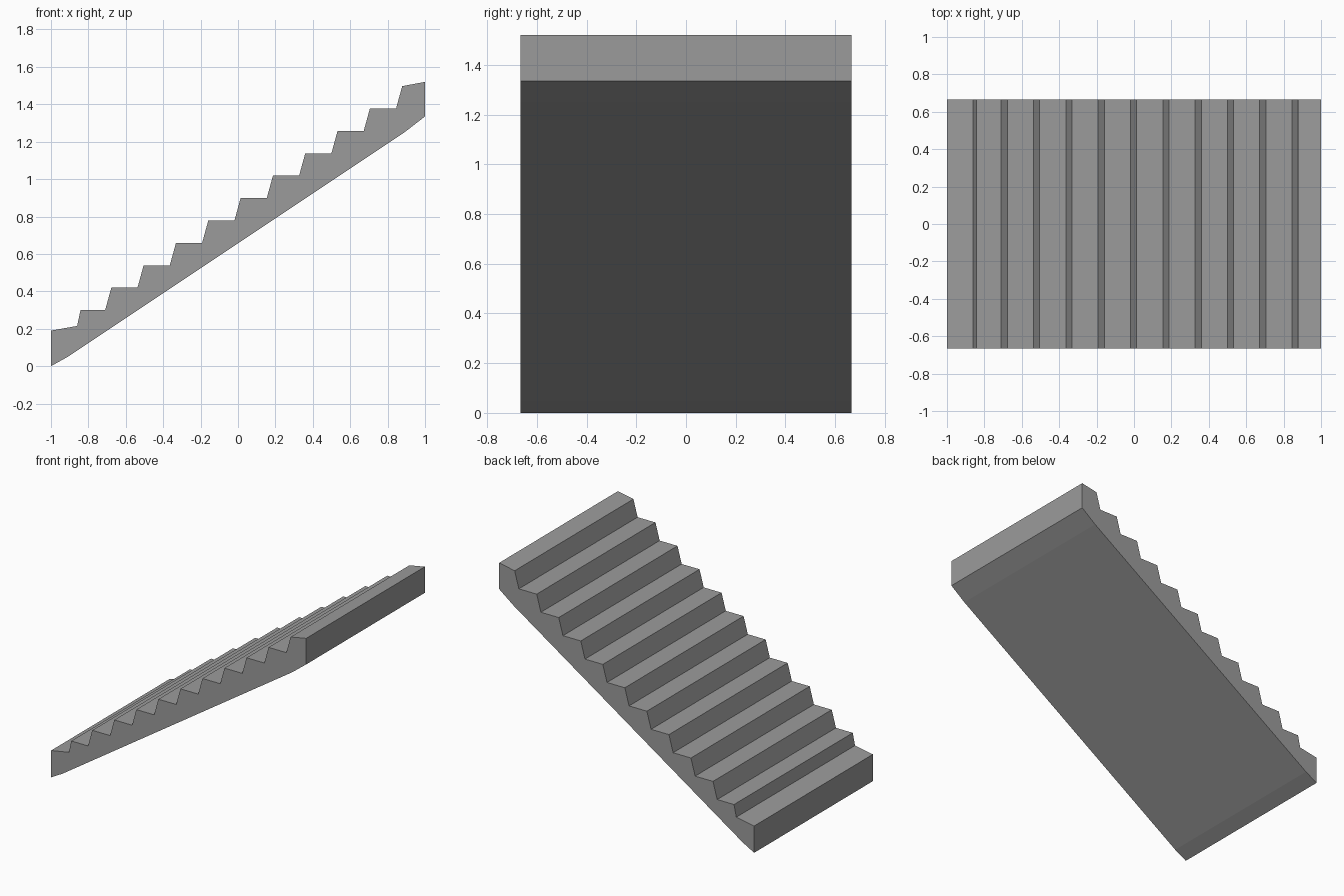
import bpy
import bmesh

cube = bpy.data.objects.get("Cube")
if cube:
    bpy.data.objects.remove(cube, do_unlink=True)

HALF_WIDTH = 0.665
STEPS = 10
RUN, RISE = 0.1728, 0.1197

# Single concrete grey
concrete = bpy.data.materials.new("concrete_grey")
concrete.use_nodes = True
grey = (0.33, 0.33, 0.33, 1)
concrete.diffuse_color = grey
concrete.node_tree.nodes["Principled BSDF"].inputs["Base Color"].default_value = grey

# Side profile: sloped underside, then the top landing
profile = [(-1, 0), (-0.91, 0.05), (0.89, 1.25), (1, 1.335), (1, 1.52)]

# Treads and slanted risers, from the top step down
for i in range(STEPS, 0, -1):
    x = -0.883 + RUN * i
    z = 0.30 + RISE * i
    profile += [(x + 0.033, z), (x, z - RISE)]

# Short bottom step
profile += [(-0.842, 0.30), (-0.86, 0.215), (-1, 0.19)]

# Extrude the profile across the width
bm = bmesh.new()
side = bm.faces.new([bm.verts.new((x, -HALF_WIDTH, z)) for x, z in profile])
result = bmesh.ops.extrude_face_region(bm, geom=[side], use_keep_orig=True)
moved = [v for v in result["geom"] if isinstance(v, bmesh.types.BMVert)]
bmesh.ops.translate(bm, verts=moved, vec=(0, 2 * HALF_WIDTH, 0))
bmesh.ops.recalc_face_normals(bm, faces=bm.faces)

mesh = bpy.data.meshes.new("stair_flight")
bm.to_mesh(mesh)
bm.free()
mesh.materials.append(concrete)
stairs = bpy.data.objects.new("stair_flight", mesh)
bpy.context.collection.objects.link(stairs)
